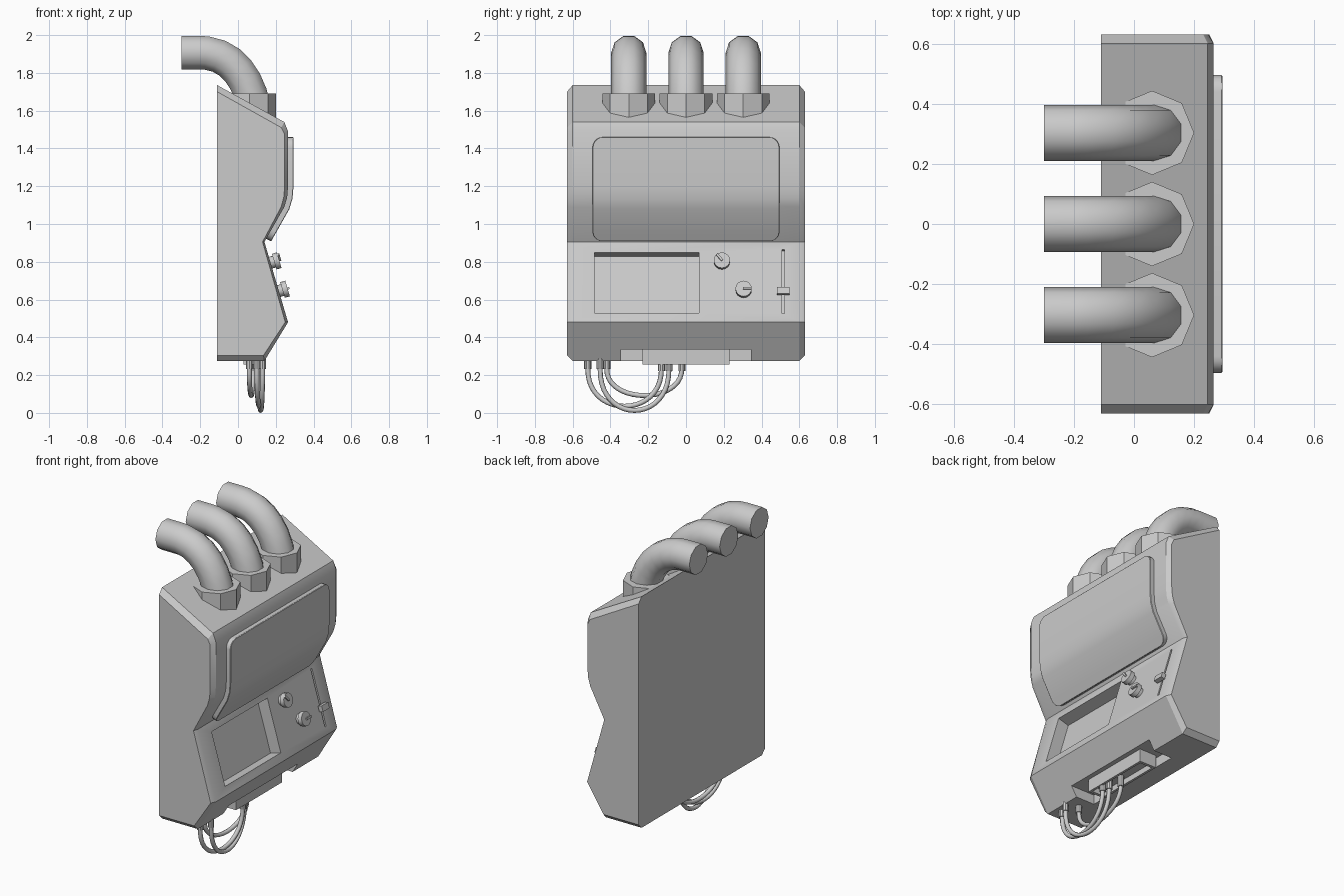
import bpy, bmesh, math
from mathutils import Vector, Matrix

if "Cube" in bpy.data.objects:
    bpy.data.objects.remove(bpy.data.objects["Cube"])

TILT = math.atan(0.125 / 0.425)          # slope of the control face
FACE_ROT = Matrix.Rotation(-TILT, 4, 'Y')


def from_bmesh(name, bm, smooth=True):
    bmesh.ops.recalc_face_normals(bm, faces=bm.faces[:])
    mesh = bpy.data.meshes.new(name)
    bm.to_mesh(mesh)
    bm.free()
    ob = bpy.data.objects.new(name, mesh)
    bpy.context.collection.objects.link(ob)
    if smooth:
        activate(ob)
        bpy.ops.object.shade_smooth_by_angle(angle=math.radians(30))
    return ob


def activate(ob):
    bpy.ops.object.select_all(action='DESELECT')
    ob.select_set(True)
    bpy.context.view_layer.objects.active = ob


def box(name, lo, hi, matrix=Matrix.Identity(4)):
    lo, hi = Vector(lo), Vector(hi)
    bm = bmesh.new()
    m = matrix @ Matrix.Translation((lo + hi) / 2) @ Matrix.Diagonal((*(hi - lo), 1))
    bmesh.ops.create_cube(bm, size=1, matrix=m)
    return from_bmesh(name, bm, False)


def cylinder(name, r, lo, hi, sides, matrix):
    # cylinder along local z from lo to hi
    bm = bmesh.new()
    bmesh.ops.create_cone(bm, cap_ends=True, segments=sides, radius1=r, radius2=r,
                          depth=hi - lo, matrix=matrix @ Matrix.Translation((0, 0, (lo + hi) / 2)))
    return from_bmesh(name, bm, sides > 8)


def on_face(y, z):
    # frame on the control face: x out of the face, z up along it
    return Matrix.Translation((0.14 + (0.905 - z) * 0.125 / 0.425, y, z)) @ FACE_ROT


def cut(ob, cutter):
    mod = ob.modifiers.new("cut", 'BOOLEAN')
    mod.object = cutter
    mod.solver = 'EXACT'
    cutter.hide_render = True
    activate(ob)
    bpy.ops.object.modifier_apply(modifier=mod.name)
    bpy.data.objects.remove(cutter)


def tube(name, points, radius, res):
    cu = bpy.data.curves.new(name, 'CURVE')
    cu.dimensions = '3D'
    cu.bevel_depth, cu.bevel_resolution, cu.use_fill_caps = radius, res, True
    sp = cu.splines.new('POLY')
    sp.points.add(len(points) - 1)
    for p, co in zip(sp.points, points):
        p.co = (*co, 1)
    ob = bpy.data.objects.new(name, cu)
    bpy.context.collection.objects.link(ob)
    activate(ob)
    bpy.ops.object.convert(target='MESH')
    bpy.ops.object.shade_smooth_by_angle(angle=math.radians(50))


# Body: side profile extruded along y with chamfered flanks
full = [(-.11, 1.735), (.245, 1.54), (.265, 1.49), (.265, 1.2), (.26, 1.14), (.245, 1.09),
        (.14, .905), (.265, .48), (.14, .275), (-.11, .275)]
inset = [(-.11, 1.70), (.23, 1.51), (.247, 1.475), (.247, 1.195), (.242, 1.14), (.228, 1.09),
         (.13, .905), (.25, .48), (.135, .305), (-.11, .305)]
bm = bmesh.new()
rings = [[bm.verts.new((x, y, z)) for x, z in prof]
         for y, prof in ((-.63, inset), (-.60, full), (.60, full), (.63, inset))]
for a, b in zip(rings, rings[1:]):
    for i in range(len(full)):
        j = (i + 1) % len(full)
        bm.faces.new((a[i], a[j], b[j], b[i]))
bm.faces.new(rings[0])
bm.faces.new(rings[-1])
body = from_bmesh("body", bm, False)

# Recesses: screen, slider slot, underside notch
hs = .16 / math.cos(TILT)
cut(body, box("screen_cutter", (-.075, -.2775, -hs), (.1, .2775, hs), on_face(-.2075, .69)))
cut(body, box("slot_cutter", (-.03, -.006, -.177), (.1, .006, .177), on_face(.515, .695)))
cut(body, box("notch_cutter", (.01, -.345, .2), (.3, .345, .335)))
activate(body)
bpy.ops.object.shade_smooth_by_angle(angle=math.radians(25))

# Raised front panel: rounded rectangle bent along the body profile
path = [Vector(p) for p in ((.265, 1.46), (.265, 1.2), (.26, 1.14), (.245, 1.09), (.15, .922))]
dirs = [(b - a).normalized() for a, b in zip(path, path[1:])]
norms = []
for i in range(len(path)):
    d = (dirs[max(i - 1, 0)] + dirs[min(i, len(dirs) - 1)]).normalized()
    norms.append(Vector((-d.y, d.x)))
dist = [0]
for a, b in zip(path, path[1:]):
    dist.append(dist[-1] + (b - a).length)
W, R, L = .495, .055, dist[-1]
corner = [(R * (1 - math.cos(t)), W - R + R * math.sin(t))
          for t in (k * math.pi / 10 for k in range(6))]
rows = corner + [(s, W) for s in dist[1:-1]] + [(L - s, w) for s, w in reversed(corner)]
bm = bmesh.new()
rings = []
for s, w in rows:
    i = max(k for k in range(len(dirs)) if dist[k] <= s + 1e-6)
    f = (s - dist[i]) / (dist[i + 1] - dist[i])
    p = path[i].lerp(path[i + 1], f)
    n = norms[i].lerp(norms[i + 1], f).normalized()
    back, front = p - n * .01, p + n * .029
    rings.append([bm.verts.new((q.x, y, q.y))
                  for q, y in ((back, -w), (front, -w), (front, w), (back, w))])
for a, b in zip(rings, rings[1:]):
    for i in range(4):
        j = (i + 1) % 4
        bm.faces.new((a[i], a[j], b[j], b[i]))
bm.faces.new(rings[0])
bm.faces.new(rings[-1])
panel = from_bmesh("front_panel", bm)
bev = panel.modifiers.new("bevel", 'BEVEL')
bev.width, bev.segments, bev.limit_method, bev.angle_limit = .009, 1, 'ANGLE', math.radians(50)
activate(panel)
bpy.ops.object.modifier_apply(modifier=bev.name)

# Knobs with pointer ridges
for k, (y, z, ang) in enumerate(((.19, .795, 40), (.305, .645, -90))):
    m = on_face(y, z) @ Matrix.Rotation(math.pi / 2, 4, 'Y')
    cylinder(f"knob_neck_{k}", .032, -.01, .03, 16, m)
    cylinder(f"knob_cap_{k}", .043, .02, .048, 16, m)
    r = on_face(y, z) @ Matrix.Rotation(math.radians(ang), 4, 'X')
    box(f"knob_pointer_{k}", (.04, -.006, -.003), (.058, .006, .042), r)

# Slider handle
box("slider_stem", (-.025, -.005, -.01), (.02, .005, .01), on_face(.515, .64))
box("slider_handle", (.008, -.033, -.018), (.035, .033, .018), on_face(.515, .64))

# Connector tray in the underside notch
tray = box("connector_tray", (.03, -.23, .255), (.147, .23, .336))
cut(tray, box("tray_cutter", (.045, -.212, .2), (.132, .212, .29)))

# Pipes with octagonal collars
bend = [(.095, 1.57), (.066, 1.69), (.038, 1.755), (0, 1.812), (-.045, 1.856),
        (-.10, 1.888), (-.165, 1.905), (-.20, 1.907), (-.30, 1.907)]
for k, y in enumerate((-.303, 0, .303)):
    tube(f"pipe_{k}", [(x, y, z) for x, z in bend], .093, 3)
    cylinder(f"pipe_collar_{k}", .14, 1.5, 1.69, 8, Matrix.Translation((.06, y, 0)))

# Hanging cables with plugs: (x, y) start, (x, y) end, lowest z
cables = (((.10, -.52), (.125, -.13), .035), ((.13, -.455), (.11, -.09), .013),
          ((.06, -.42), (.08, -.022), .092))
for k, ((x0, y0), (x1, y1), low) in enumerate(cables):
    pts = []
    for i in range(21):
        t = math.pi * i / 20
        f = (1 - math.cos(t)) / 2
        z = .24 - (.24 - low) * max(math.sin(t), 0) ** .85
        pts.append((x0 + (x1 - x0) * f, y0 + (y1 - y0) * f, z))
    tube(f"cable_{k}", pts, .013, 2)
    cylinder(f"plug_a_{k}", .019, .232, .29, 10, Matrix.Translation((x0, y0, 0)))
    cylinder(f"plug_b_{k}", .019, .222, .30, 10, Matrix.Translation((x1, y1, 0)))
